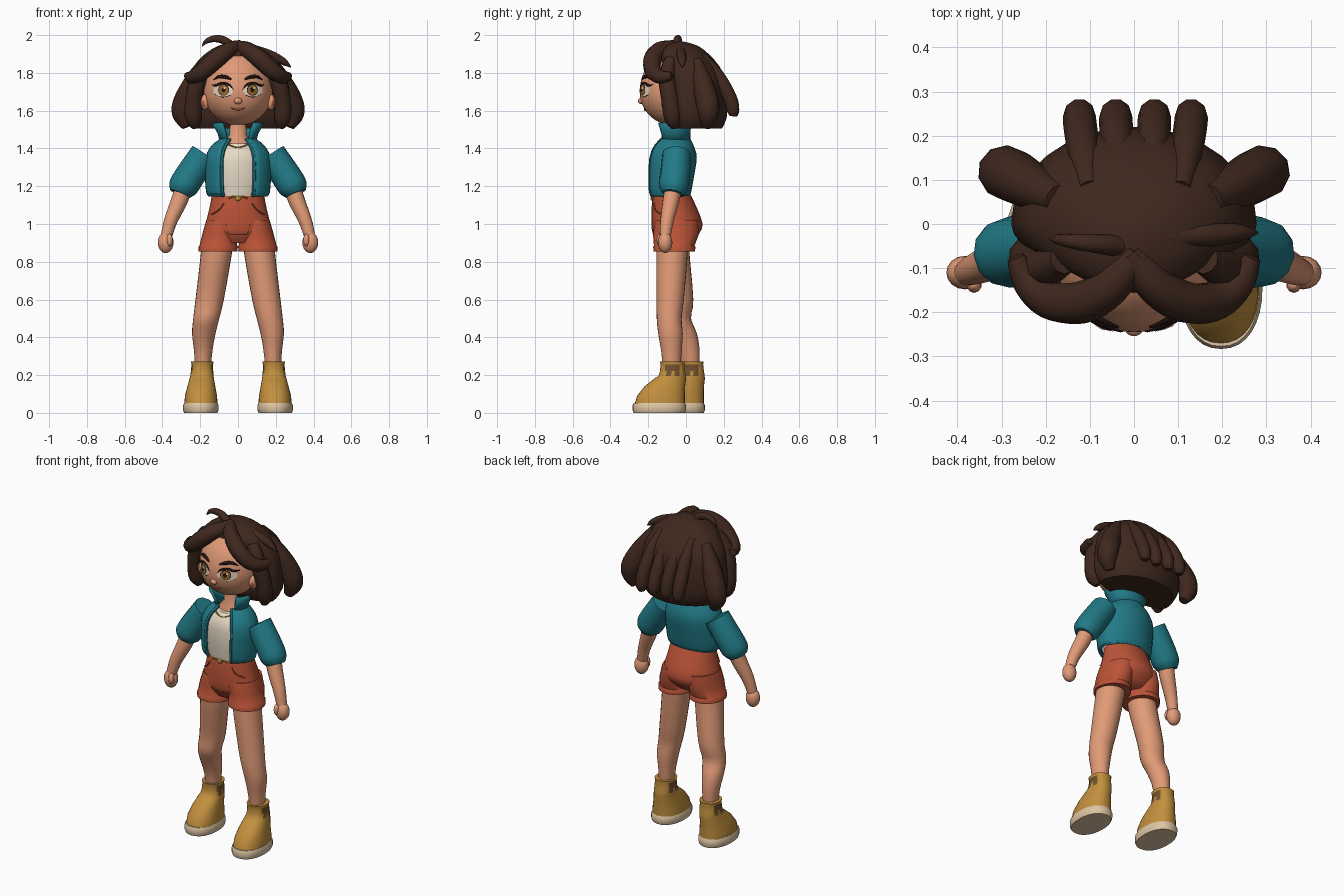
import bpy, bmesh
from math import sin, cos, pi, sqrt, radians
from mathutils import Vector, Matrix

cube = bpy.data.objects.get("Cube")
if cube:
    bpy.data.objects.remove(cube, do_unlink=True)


def material(name, *rgb):
    m = bpy.data.materials.new(name)
    col = [(c / 255) ** 2.2 for c in rgb] + [1]
    m.use_nodes = True
    m.diffuse_color = col
    bsdf = next(n for n in m.node_tree.nodes if n.type == 'BSDF_PRINCIPLED')
    bsdf.inputs["Base Color"].default_value = col
    return m


skin = material("warm skin", 224, 153, 118)
hair = material("dark brown hair", 65, 44, 35)
teal = material("teal jacket", 38, 121, 133)
rust = material("rust shorts", 186, 84, 58)
tan = material("tan boots", 192, 142, 64)
cream = material("cream", 232, 218, 198)
sole = material("beige sole", 222, 196, 162)
iris = material("amber iris", 156, 104, 44)
dark = material("near black", 36, 24, 22)
patch = material("brown patch", 112, 82, 50)


def finish(name, bm, *mats, rule=None, thick=0, angle=50):
    bmesh.ops.recalc_face_normals(bm, faces=bm.faces)
    if rule:
        for f in bm.faces:
            f.material_index = rule(f.calc_center_median(), f.normal)
    me = bpy.data.meshes.new(name)
    bm.to_mesh(me)
    bm.free()
    for m in mats:
        me.materials.append(m)
    me.shade_smooth()
    me.set_sharp_from_angle(angle=radians(angle))
    ob = bpy.data.objects.new(name, me)
    bpy.context.scene.collection.objects.link(ob)
    if thick:
        mod = ob.modifiers.new("thickness", 'SOLIDIFY')
        mod.thickness, mod.offset = thick, 0
    return ob


def spline(rows, k):
    # Catmull-Rom through rows of equal length
    out = []
    for i in range(len(rows) - 1):
        a, b, c, d = (rows[max(0, min(len(rows) - 1, i + j))] for j in (-1, 0, 1, 2))
        for s in range(k):
            t = s / k
            out.append([q + t / 2 * (r - p + t * (2 * p - 5 * q + 4 * r - e + t * (3 * (q - r) + e - p)))
                        for p, q, r, e in zip(a, b, c, d)])
    return out + [list(rows[-1])]


def skin_rings(bm, rings, closed=True):
    vs = [[bm.verts.new(p) for p in ring] for ring in rings]
    n = len(vs[0])
    for a, b in zip(vs, vs[1:]):
        for j in range(n if closed else n - 1):
            k = (j + 1) % n
            bm.faces.new((a[j], a[k], b[k], b[j]))
    if closed:
        bm.faces.new(vs[0][::-1])
        bm.faces.new(vs[-1])


def loft(name, rows, *mats, n=24, gap=0, power=1, k=1, **kw):
    # rows: centre x, centre y, z, half width, front depth, back depth
    g = radians(gap)
    rings = []
    for cx, cy, z, rx, rf, rb in spline(rows, k):
        ring = []
        for i in range(n + (gap > 0)):
            a = g + (2 * pi - 2 * g) * i / n
            s, c = sin(a), cos(a)
            s, c = (abs(v) ** power * (1 if v > 0 else -1) for v in (s, c))
            ring.append((cx + rx * s, cy - (rf if c > 0 else rb) * c, z))
        rings.append(ring)
    bm = bmesh.new()
    skin_rings(bm, rings, not gap)
    return finish(name, bm, *mats, **kw)


def tube(name, rows, mat, n=10, k=4, **kw):
    # rows: x, y, z, radius
    rows = spline(rows, k)
    pts = [Vector(r[:3]) for r in rows]
    u, rings = Vector((.3, .8, .5)), []
    for i, p in enumerate(pts):
        t = (pts[min(i + 1, len(pts) - 1)] - pts[max(i - 1, 0)]).normalized()
        u = (u - t * u.dot(t)).normalized()
        v, r = t.cross(u), max(rows[i][3], .001)
        rings.append([p + r * (u * cos(2 * pi * j / n) + v * sin(2 * pi * j / n)) for j in range(n)])
    bm = bmesh.new()
    skin_rings(bm, rings)
    return finish(name, bm, mat, **kw)


def ball(name, loc, size, mat, seg=16):
    bm = bmesh.new()
    bmesh.ops.create_uvsphere(bm, u_segments=seg, v_segments=seg * 2 // 3, radius=1)
    bm.transform(Matrix.Translation(loc) @ Matrix.Diagonal((*size, 1)))
    return finish(name, bm, mat)


# Head, with a function giving the face surface for the painted details
HEAD = Vector((0, -.06, 1.7))
bm = bmesh.new()
bmesh.ops.create_uvsphere(bm, u_segments=48, v_segments=32, radius=1)
for v in bm.verts:
    v.co = HEAD + Vector((v.co.x * .182, v.co.y * .185, v.co.z * (.22 if v.co.z > 0 else .18)))
finish("head", bm, skin)


def on_face(x, z, lift=0):
    h = (z - HEAD.z) / (.22 if z > HEAD.z else .18)
    return Vector((x, HEAD.y - .185 * sqrt(max(0, 1 - h * h - (x / .182) ** 2)) - lift, z))


def decal(name, x, z, w, h, mat, lift, n=20):
    bm = bmesh.new()
    mid = bm.verts.new(on_face(x, z, lift))
    rings = [[bm.verts.new(on_face(x + s * w * cos(2 * pi * i / n), z + s * h * sin(2 * pi * i / n), lift))
              for i in range(n)] for s in (.5, 1)]
    for i in range(n):
        j = (i + 1) % n
        bm.faces.new((mid, rings[0][i], rings[0][j]))
        bm.faces.new((rings[0][i], rings[1][i], rings[1][j], rings[0][j]))
    ob = finish(name, bm, mat)
    if ob.data.polygons[0].normal.y > 0:
        ob.data.flip_normals()


def stroke(name, rows, mat):
    tube(name, [(*on_face(x, z), r) for x, z, r in rows], mat, n=8, k=3)


ball("nose", (0, -.234, 1.652), (.022, .02, .018), skin)
stroke("mouth", [(-.037, 1.614, .002), (0, 1.604, .006), (.037, 1.614, .002)], rust)
loft("neck", [(0, -.06, 1.38, .09, .07, .07), (0, -.06, 1.435, .075, .06, .06),
              (0, -.06, 1.47, .046, .045, .045), (0, -.06, 1.57, .045, .045, .045)], skin)

# Torso: shirt, open jacket, collar and trims
loft("shirt", [(0, -.08, 1.148, .13, .1, .08), (0, -.08, 1.25, .148, .11, .09),
               (0, -.08, 1.36, .145, .104, .1), (0, -.07, 1.425, .085, .075, .08)], cream, k=3)
jacket_rows = [(0, -.08, 1.15, .15, .112, .09), (0, -.08, 1.17, .162, .125, .1),
               (0, -.08, 1.25, .168, .128, .115), (0, -.08, 1.35, .166, .122, .13),
               (0, -.075, 1.41, .135, .1, .11), (0, -.065, 1.45, .085, .07, .08)]
loft("jacket", jacket_rows, teal, gap=31, k=3, thick=.014)
loft("collar", [(0, -.06, 1.43, .088, .075, .075), (0, -.06, 1.48, .1, .085, .075),
                (0, -.065, 1.535, .13, .1, .085)], teal, gap=40, thick=.016)
g = radians(31)
hem = [g + (2 * pi - 2 * g) * i / 24 for i in range(25)]
tube("jacket_hem", [(.157 * sin(a), -.08 - (.12 if cos(a) > 0 else .096) * cos(a), 1.16, .01)
                    for a in hem], teal, n=6, k=1)
tube("necklace", [(-.07, -.135, 1.43, .004), (0, -.165, 1.405, .004), (.07, -.135, 1.43, .004)], tan, n=6)

# Shorts body, waist button and fly
loft("shorts_body", [(0, -.07, 1.155, .138, .105, .095), (0, -.07, 1.08, .152, .113, .13),
                     (0, -.07, 1, .172, .113, .158), (0, -.07, .95, .178, .106, .14),
                     (0, -.07, .9, .13, .075, .09)], rust, k=2)
ball("waist_button", (0, -.178, 1.136), (.018, .01, .014), tan, 10)
tube("fly_seam", [(-.065, -.172, 1, .003), (-.05, -.172, .945, .003), (.05, -.172, .945, .003),
                  (.065, -.172, 1, .003)], rust, n=6, k=1)

# Hair dome, back locks and loose tufts
loft("hair_dome", [(0, 0, 1.505, .24, .07, .19), (0, 0, 1.56, .272, .1, .215),
                   (0, 0, 1.65, .278, .11, .22), (0, 0, 1.75, .265, .12, .21),
                   (0, 0, 1.83, .238, .135, .18), (0, -.01, 1.9, .175, .145, .13),
                   (0, -.02, 1.945, .1, .1, .08), (0, -.03, 1.965, .02, .02, .02)], hair, n=32, k=2)
for i, x in enumerate((-.123, -.041, .046, .129)):
    tube(f"back_lock_{i + 1}", [(x * .82, .08, 1.89, .024), (x * .93, .165, 1.79, .036),
                                (x, .232, 1.67, .038), (x, .25, 1.6, .034), (x, .25, 1.57, .02)], hair)
tube("cowlick", [(-.03, -.05, 1.94, .025), (-.08, -.045, 1.975, .022), (-.13, -.04, 1.98, .018),
                 (-.17, -.035, 1.965, .012), (-.19, -.035, 1.94, .002)], hair)
tube("loose_tuft", [(.08, -.03, 1.925, .026), (.17, -.025, 1.895, .026), (.24, -.02, 1.86, .02),
                    (.28, -.02, 1.83, .003)], hair)

# Everything that comes in pairs
for s, side in ((1, "left"), (-1, "right")):
    # Face
    e = s * .079
    decal(side + "_eye_white", e, 1.708, .052, .034, cream, .003)
    decal(side + "_iris_rim", e - s * .003, 1.71, .029, .031, dark, .005)
    decal(side + "_iris", e - s * .003, 1.709, .025, .027, iris, .0065)
    decal(side + "_pupil", e - s * .003, 1.711, .011, .013, dark, .008)
    decal(side + "_eye_glint", e + .007, 1.72, .006, .006, cream, .0095, 8)
    stroke(side + "_lash", [(s * .026, 1.71, .002), (s * .048, 1.737, .006), (s * .083, 1.746, .007),
                            (s * .115, 1.734, .007), (s * .138, 1.738, .002)], dark)
    stroke(side + "_lower_lid", [(s * .04, 1.682, .001), (e, 1.673, .003), (s * .12, 1.685, .001)], dark)
    stroke(side + "_brow", [(s * .036, 1.766, .004), (s * .065, 1.778, .01), (s * .1, 1.78, .009),
                            (s * .128, 1.764, .002)], dark)
    ball(side + "_ear", (s * .175, -.1, 1.645), (.022, .03, .042), skin)
    ball(side + "_inner_ear", (s * .181, -.119, 1.64), (.01, .012, .02), rust, 10)

    # Hair around the face
    tube(side + "_bang", [(s * -.01, -.065, 1.94, .034), (s * .05, -.14, 1.92, .044),
                          (s * .12, -.178, 1.868, .048), (s * .19, -.172, 1.805, .044),
                          (s * .24, -.13, 1.778, .036), (s * .268, -.075, 1.785, .02)], hair)
    tube(side + "_temple_lock", [(s * .16, -.08, 1.87, .034), (s * .205, -.1, 1.78, .045),
                                 (s * .235, -.085, 1.66, .046), (s * .235, -.07, 1.56, .045),
                                 (s * .22, -.06, 1.51, .02)], hair)
    tube(side + "_side_lock", [(s * .17, .055, 1.86, .035), (s * .232, .085, 1.755, .054),
                               (s * .282, .113, 1.65, .062), (s * .295, .118, 1.58, .055),
                               (s * .27, .11, 1.515, .028)], hair)

    # Arms
    tube(side + "_sleeve", [(s * .178, -.05, 1.37, .076), (s * .235, -.056, 1.285, .079),
                            (s * .28, -.064, 1.215, .08), (s * .297, -.068, 1.185, .074),
                            (s * .308, -.072, 1.16, .056)], teal, n=12, k=2)
    tube(side + "_forearm", [(s * .285, -.065, 1.2, .046), (s * .312, -.08, 1.12, .044),
                             (s * .355, -.1, 1.02, .036), (s * .378, -.11, .94, .03)], skin, n=14)
    ball(side + "_hand", (s * .383, -.11, .902), (.042, .038, .056), skin)
    ball(side + "_thumb", (s * .362, -.138, .915), (.017, .018, .034), skin, 10)

    # Jacket front edge, waist string, pocket seam and shorts leg
    edge = [(s * rx * sin(g), cy - rf * cos(g), z, .01) for cx, cy, z, rx, rf, rb in jacket_rows]
    tube(side + "_jacket_edge", edge, teal, n=6, k=2)
    tube(side + "_waist_string", [(0, -.178, 1.138, .005), (s * .025, -.182, 1.145, .005),
                                  (s * .05, -.174, 1.135, .004)], tan, n=6)
    tube(side + "_pocket_seam", [(s * .075, -.17, 1.11, .004), (s * .1, -.163, 1.075, .004),
                                 (s * .14, -.13, 1.05, .004)], rust, n=6)
    loft(side + "_shorts_leg", [(s * .088, -.065, 1.02, .08, .1, .13), (s * .096, -.07, .95, .092, .105, .14),
                                (s * .104, -.07, .885, .1, .1, .115), (s * .105, -.07, .88, .104, .104, .12),
                                (s * .106, -.07, .855, .104, .102, .118)], rust)

    # Leg; the right one stands further back
    step = 0 if s > 0 else .1
    leg = [(.113, -.07, .9, .08, .08, .08, .1), (.115, -.073, .84, .082, .084, .082, .1),
           (.15, -.083, .6, .075, .073, .072, .5), (.168, -.085, .5, .069, .07, .062, .5),
           (.181, -.083, .42, .062, .064, .066, .75), (.184, -.079, .33, .049, .053, .056, .95),
           (.186, -.075, .22, .04, .045, .045, 1)]
    loft(side + "_leg", [(s * x, y + step * t, z, rx, rf, rb) for x, y, z, rx, rf, rb, t in leg], skin, k=3)

    # Boot with side patches, and sole
    def patch_rule(c, nrm):
        d = abs(c.y + .07 - step)
        return int(abs(nrm.x) > .3 and (.222 < c.z < .257 and d < .038 or .19 < c.z < .222 and .01 < d < .038))

    loft(side + "_boot", [(s * x, y + step, z, rx, rf, rb) for x, y, z, rx, rf, rb in (
        (.196, -.142, .045, .088, .13, .136), (.196, -.142, .09, .085, .117, .136),
        (.194, -.125, .14, .074, .095, .12), (.192, -.095, .18, .065, .075, .095),
        (.191, -.08, .195, .062, .066, .079), (.19, -.075, .222, .059, .062, .07),
        (.189, -.073, .257, .057, .062, .064), (.189, -.073, .272, .06, .066, .066))],
         tan, patch, power=.9, n=32, rule=patch_rule)
    loft(side + "_sole", [(s * .197, -.142 + step, z, .094 - d, .141 - d, .142 - d) for z, d in (
        (0, .006), (.015, 0), (.04, 0), (.053, .006))], sole, power=.9, n=32)
